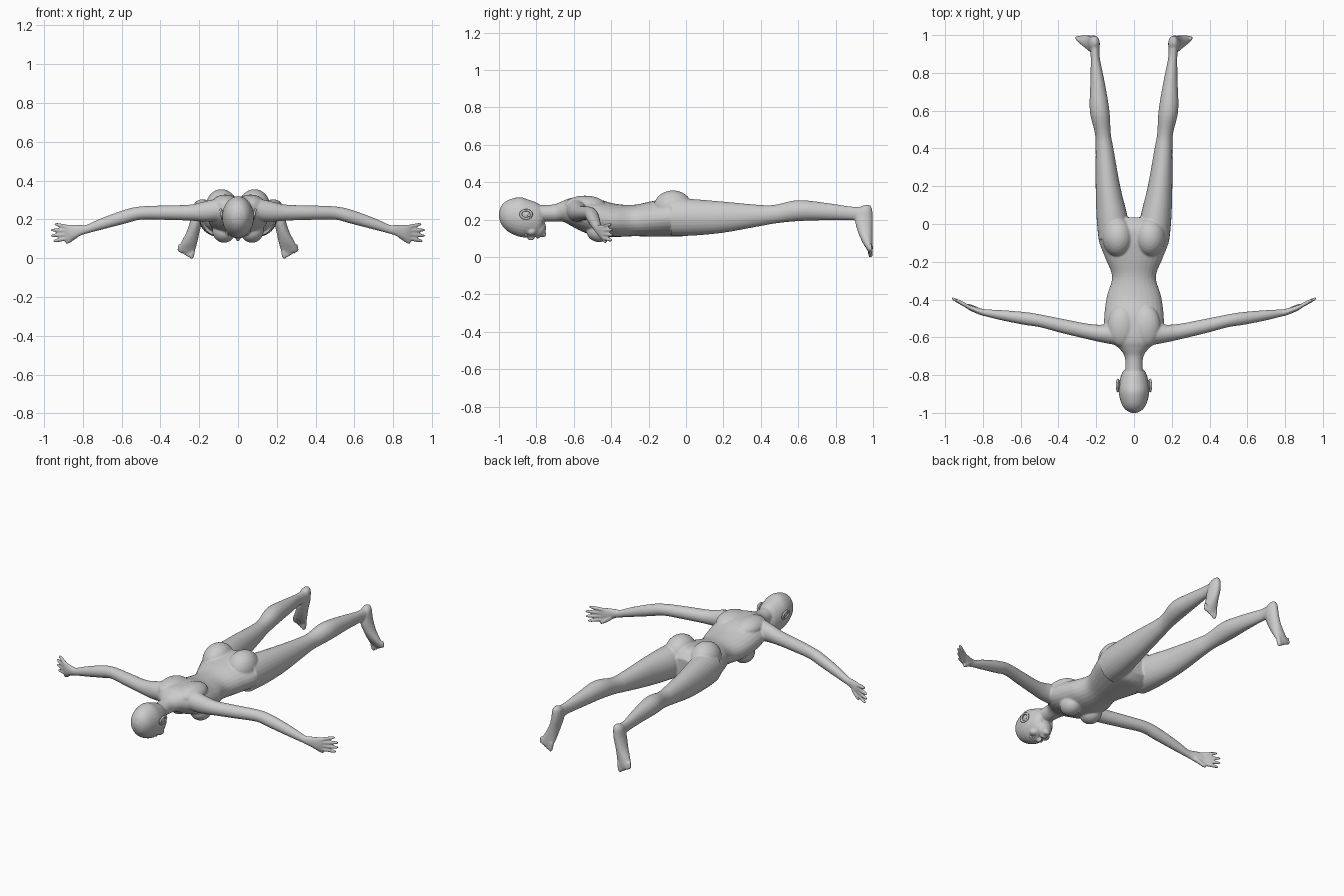
import bpy, bmesh
from math import cos, sin, tau
from mathutils import Vector, Matrix

X, Y, Z = Vector((1, 0, 0)), Vector((0, 1, 0)), Vector((0, 0, 1))
bm = bmesh.new()


def smooth_rows(rows, steps=5):
    # Catmull-Rom interpolation of cross-section rows
    out = []
    for i in range(len(rows) - 1):
        p = [rows[max(0, min(len(rows) - 1, i + k))] for k in (-1, 0, 1, 2)]
        for s in range(steps):
            t = s / steps
            out.append([0.5 * (2 * b + (c - a) * t + (2*a - 5*b + 4*c - d) * t*t
                               + (3*b - a - 3*c + d) * t**3) for a, b, c, d in zip(*p)])
    return out + [rows[-1]]


def tube(rows, u, v, sides=(1,), n=28):
    # rows: x, y, z, radius along u, radius along v
    for s in sides:
        rings = []
        for x, y, z, ru, rv in smooth_rows(rows):
            c = Vector((x, y, z))
            ring = []
            for k in range(n):
                p = c + u * ru * cos(tau * k / n) + v * rv * sin(tau * k / n)
                p.x *= s
                ring.append(bm.verts.new(p))
            rings.append(ring)
        for a, b in zip(rings, rings[1:]):
            for k in range(n):
                bm.faces.new((a[k], a[(k+1) % n], b[(k+1) % n], b[k]))
        bm.faces.new(rings[0])
        bm.faces.new(rings[-1])


def blob(c, r, target=None, sides=(1, -1)):
    for s in sides:
        m = Matrix.Translation((c[0] * s, c[1], c[2])) @ Matrix.Diagonal((*r, 1))
        bmesh.ops.create_uvsphere(target or bm, u_segments=24, v_segments=14, radius=1, matrix=m)


def digit(a, b, r):
    # tapered finger or toe with a rounded tip
    a, b = Vector(a), Vector(b)
    d = (b - a).normalized()
    u = d.cross(Z if abs(d.z) < .8 else Y).normalized()
    rows = [(*a.lerp(b, t), r * k, r * k) for t, k in
            ((0, 1), (.45, 1), (.8, .85), (.95, .6), (1, .25))]
    tube(rows, u, d.cross(u), (1, -1), 12)


PAIR = (1, -1)
# torso and neck
tube([(0, -.82, .235, .048, .044), (0, -.75, .234, .046, .044), (0, -.70, .236, .05, .047),
      (0, -.66, .244, .078, .055), (0, -.62, .242, .125, .072), (0, -.56, .228, .155, .09),
      (0, -.48, .212, .157, .1), (0, -.38, .196, .143, .089), (0, -.28, .195, .116, .084),
      (0, -.18, .204, .152, .095), (0, -.08, .213, .188, .104), (0, -.01, .213, .17, .1),
      (0, .035, .21, .1, .06)], X, Z)
blob((.065, -.54, .275), (.075, .11, .053))      # shoulder blades
blob((.072, -.465, .14), (.06, .068, .06))       # bust
blob((.085, -.07, .262), (.083, .105, .094))     # buttocks

# legs
tube([(.103, -.08, .213, .085, .1), (.115, .03, .212, .083, .098), (.138, .2, .213, .065, .083),
      (.156, .4, .222, .047, .056), (.165, .48, .23, .042, .05), (.182, .6, .248, .052, .056),
      (.193, .75, .243, .038, .046), (.205, .88, .234, .024, .036), (.208, .95, .23, .026, .038),
      (.209, .98, .23, .018, .025)], X, Z, PAIR)
# feet
tube([(.208, .968, .277, .012, .016), (.209, .957, .255, .027, .038), (.214, .951, .2, .031, .047),
      (.23, .957, .14, .033, .04), (.25, .969, .085, .041, .029), (.263, .98, .05, .045, .019),
      (.267, .985, .032, .04, .013)], X, Y, PAIR)
for i in range(5):
    x = .236 + i * .0165
    digit((x - .003, .984, .055 + i * .004), (x + .004, .987, -.002 + i * .009), .0135 - i * .0012)

# arms down to the palm
tube([(.1, -.58, .25, .06, .06), (.17, -.58, .241, .047, .052), (.25, -.568, .235, .041, .041),
      (.38, -.54, .235, .038, .037), (.5, -.512, .233, .034, .034), (.58, -.5, .215, .034, .036),
      (.7, -.483, .178, .027, .03), (.78, -.471, .15, .019, .023), (.81, -.465, .144, .018, .027),
      (.86, -.447, .133, .015, .04), (.888, -.435, .132, .01, .039)], Y, Z, PAIR)
# fingers and thumb
for z0, x1, z1 in ((.104, .952, .088), (.123, .965, .116), (.142, .964, .146), (.16, .945, .176)):
    digit((.87, -.442, z0), (x1, -.392 - (.965 - x1) * .4, z1), .0105)
digit((.83, -.452, .12), (.888, -.428, .078), .0125)

# head
tube([(0, -1, .225, .012, .015), (0, -.985, .224, .043, .053), (0, -.95, .22, .067, .085),
      (0, -.89, .214, .081, .106), (0, -.84, .206, .078, .1), (0, -.79, .2, .064, .086),
      (0, -.765, .205, .045, .055)], X, Z)
blob((0, -.79, .155), (.048, .042, .05), sides=(1,))      # jaw
blob((0, -.762, .122), (.02, .015, .017), sides=(1,))     # chin
blob((0, -.829, .104), (.011, .02, .016), sides=(1,))     # nose
blob((0, -.792, .107), (.021, .009, .009), sides=(1,))    # lips
blob((.042, -.825, .135), (.024, .024, .02))              # cheeks

bmesh.ops.recalc_face_normals(bm, faces=bm.faces)


def finish(name, mesh_bm):
    me = bpy.data.meshes.new(name)
    mesh_bm.to_mesh(me)
    mesh_bm.free()
    ob = bpy.data.objects.new(name, me)
    bpy.context.collection.objects.link(ob)
    for p in me.polygons:
        p.use_smooth = True
    return ob


# fuse everything into one continuous skin
body = finish("body", bm)
rm = body.modifiers.new("fuse", 'REMESH')
rm.mode = 'VOXEL'
rm.voxel_size = .005
rm.use_smooth_shade = True
sm = body.modifiers.new("soften", 'SMOOTH')
sm.factor = .5
sm.iterations = 4

# eyes
eb = bmesh.new()
blob((.032, -.856, .121), (.014, .009, .009), eb)
finish("eyes", eb)

# ears: rolled rim around a shallow bowl
for s, side in ((1, "left"), (-1, "right")):
    bpy.ops.mesh.primitive_torus_add(major_radius=.023, minor_radius=.006, major_segments=28,
                                     minor_segments=10, location=(s * .085, -.855, .228),
                                     rotation=(0, s * tau / 4 + s * .2, 0))
    rim = bpy.context.object
    rim.name = side + "_ear_rim"
    rim.scale = (1, 1.25, 1)
    bpy.ops.object.shade_smooth()
    cb = bmesh.new()
    blob((s * .08, -.853, .228), (.008, .024, .02), cb, (1,))
    blob((s * .083, -.838, .222), (.008, .01, .009), cb, (1,))
    finish(side + "_ear_bowl", cb)
